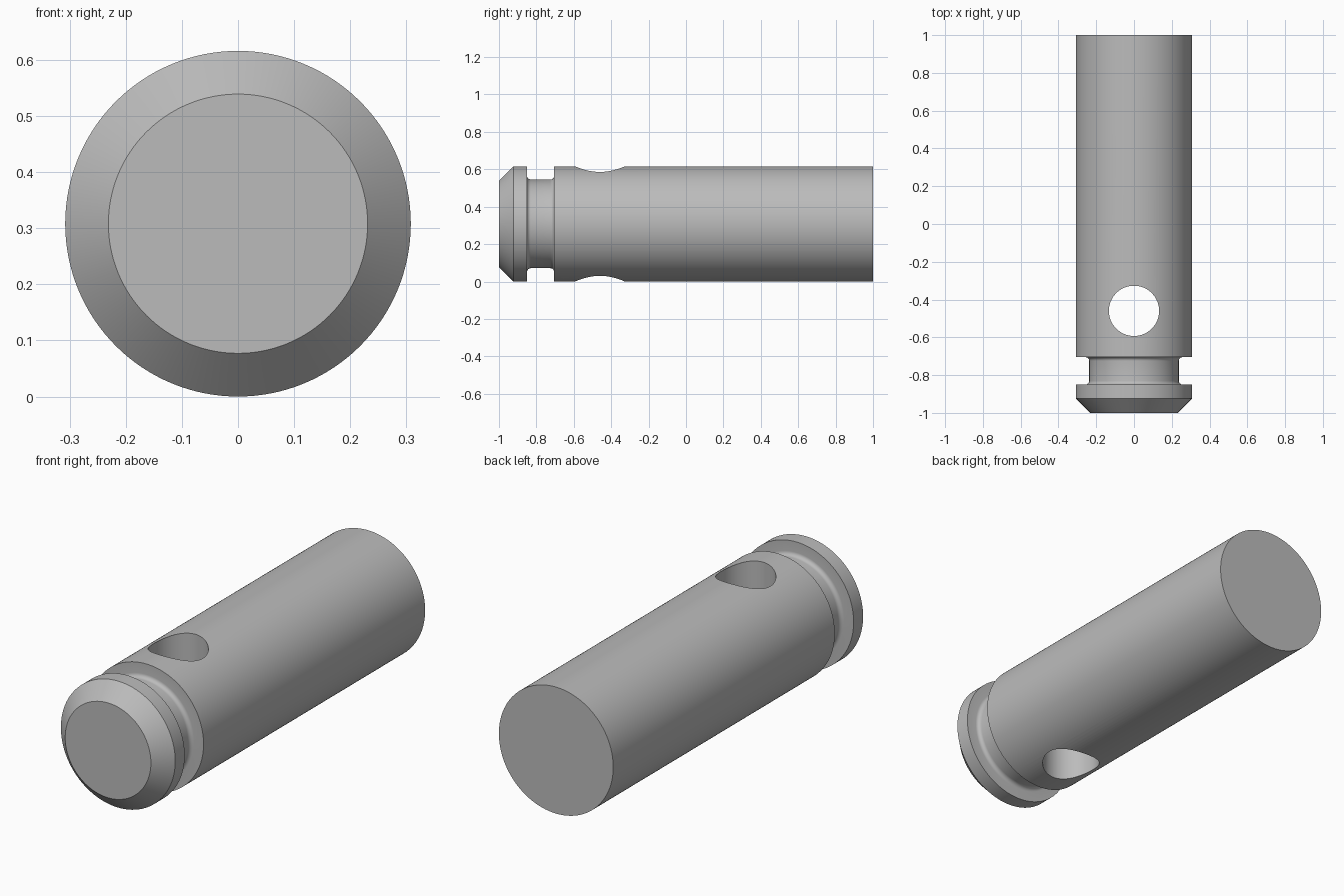
import bpy
import bmesh
from math import sin, cos, pi, radians
from mathutils import Matrix

cube = bpy.data.objects.get("Cube")
if cube:
    bpy.data.objects.remove(cube, do_unlink=True)

SIDES = 128
RADIUS = 0.308
CORE = 0.237             # radius at the bottom of the groove
FILLET = 0.02
GROOVE = (-0.85, -0.705)
HOLE_Y, HOLE_RADIUS = -0.46, 0.133

steel = bpy.data.materials.new("grey steel")
steel.use_nodes = True
colour = (0.5, 0.5, 0.5, 1)
steel.diffuse_color = colour
steel.node_tree.nodes["Principled BSDF"].inputs["Base Color"].default_value = colour


def add_object(name, bm):
    bmesh.ops.recalc_face_normals(bm, faces=bm.faces[:])
    mesh = bpy.data.meshes.new(name)
    bm.to_mesh(mesh)
    bm.free()
    mesh.materials.append(steel)
    obj = bpy.data.objects.new(name, mesh)
    bpy.context.collection.objects.link(obj)
    return obj


def lathe(name, profile):
    """Revolve (y, radius) points about the pin axis and cap both ends."""
    bm = bmesh.new()
    rings = []
    for y, r in profile:
        angles = [2 * pi * i / SIDES for i in range(SIDES)]
        rings.append([bm.verts.new((r * sin(a), y, RADIUS + r * cos(a))) for a in angles])
    for a, b in zip(rings, rings[1:]):
        for i in range(SIDES):
            j = (i + 1) % SIDES
            bm.faces.new((a[i], a[j], b[j], b[i]))
    bm.faces.new(rings[0])
    bm.faces.new(rings[-1])
    return add_object(name, bm)


# Groove with filleted inner corners
arc = [pi / 2 * i / 6 for i in range(7)]
front_corner = [(GROOVE[0] + FILLET * (1 - cos(t)), CORE + FILLET * (1 - sin(t))) for t in arc]
back_corner = [(GROOVE[1] - FILLET * (1 - cos(t)), CORE + FILLET * (1 - sin(t)))
               for t in reversed(arc)]

# Pin: chamfered head, groove, long shank
pin = lathe("grooved_pin", [(-1, 0.231), (-0.923, RADIUS), (GROOVE[0], RADIUS)]
            + front_corner + back_corner + [(GROOVE[1], RADIUS), (1, RADIUS)])

# Vertical cross hole
bm = bmesh.new()
bmesh.ops.create_cone(bm, cap_ends=True, segments=96, radius1=HOLE_RADIUS,
                      radius2=HOLE_RADIUS, depth=1,
                      matrix=Matrix.Translation((0, HOLE_Y, RADIUS)))
cutter = add_object("hole_cutter", bm)
cutter.hide_render = True

bpy.ops.object.select_all(action="DESELECT")
pin.select_set(True)
bpy.context.view_layer.objects.active = pin
drill = pin.modifiers.new("cross hole", "BOOLEAN")
drill.operation = "DIFFERENCE"
drill.solver = "EXACT"
drill.object = cutter
bpy.ops.object.modifier_apply(modifier=drill.name)
bpy.data.objects.remove(cutter, do_unlink=True)

bpy.ops.object.shade_smooth_by_angle(angle=radians(30))
